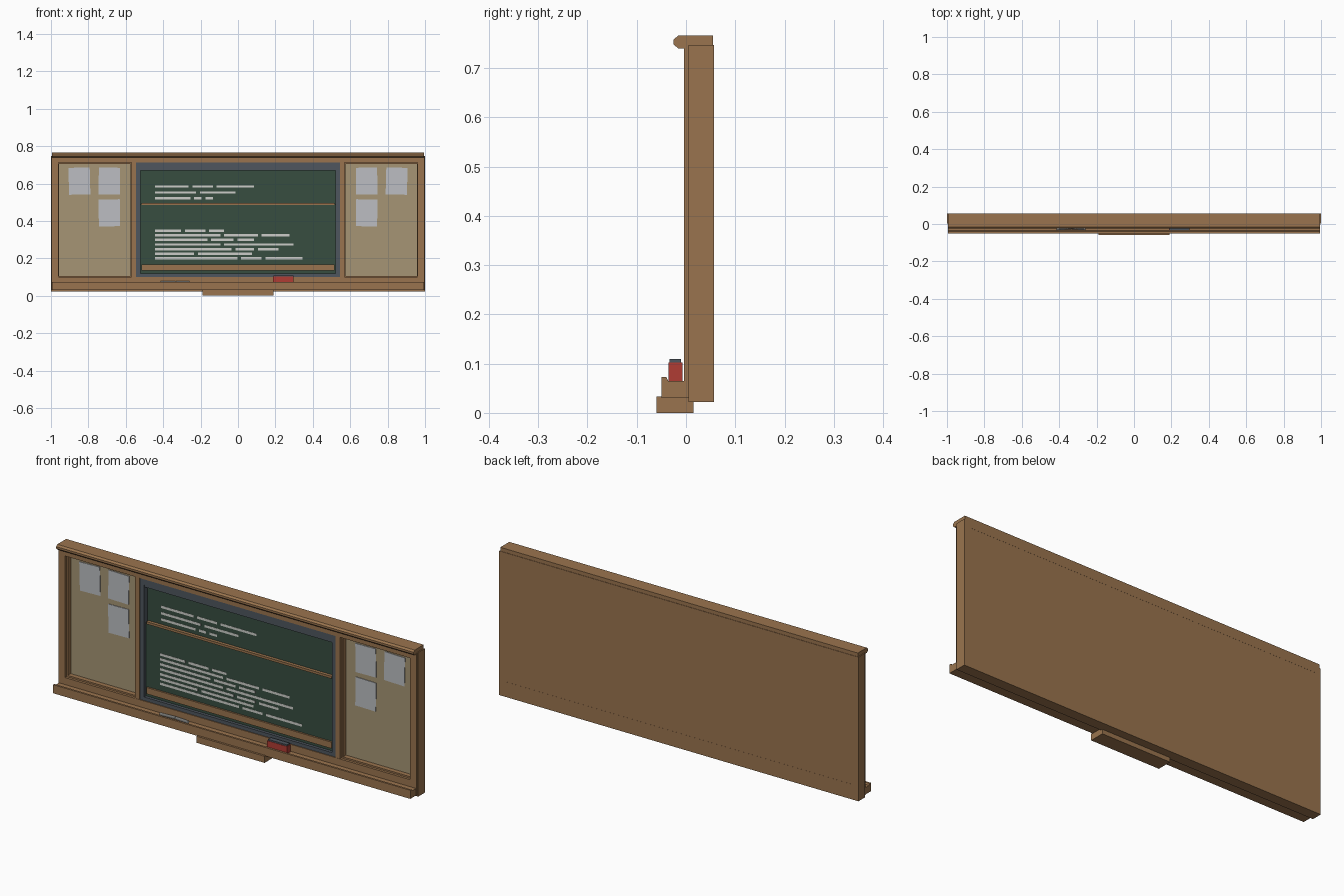
import bpy, bmesh, math
from mathutils import Matrix

if "Cube" in bpy.data.objects:
    bpy.data.objects.remove(bpy.data.objects["Cube"])


def material(name, rgb):
    """Flat material from an sRGB colour given in 0-255."""
    lin = [((c / 255 + 0.055) / 1.055) ** 2.4 for c in rgb] + [1]
    m = bpy.data.materials.new(name)
    m.use_nodes = True
    m.diffuse_color = lin
    bsdf = m.node_tree.nodes["Principled BSDF"]
    bsdf.inputs["Base Color"].default_value = lin
    bsdf.inputs["Roughness"].default_value = 0.8
    return m


wood = material("wood", (154, 116, 78))
cork = material("cork", (166, 149, 117))
green = material("board green", (55, 77, 64))
slate = material("slate metal", (78, 86, 94))
paper = material("paper", (188, 190, 194))
chalk = material("chalk white", (205, 206, 202))
red = material("eraser red", (176, 60, 52))


def finish(name, bm, mat):
    bmesh.ops.recalc_face_normals(bm, faces=bm.faces)
    me = bpy.data.meshes.new(name)
    bm.to_mesh(me)
    bm.free()
    me.materials.append(mat)
    ob = bpy.data.objects.new(name, me)
    bpy.context.collection.objects.link(ob)
    return ob


def add_box(bm, x, y, z):
    """x, y and z are (low, high) ranges."""
    spans = (x, y, z)
    size = Matrix.Diagonal([b - a for a, b in spans] + [1])
    mid = Matrix.Translation([(a + b) / 2 for a, b in spans])
    return bmesh.ops.create_cube(bm, size=1, matrix=mid @ size)["verts"]


def box(name, x, y, z, mat):
    bm = bmesh.new()
    add_box(bm, x, y, z)
    return finish(name, bm, mat)


def ring(name, x, y, z, hole_x, hole_z, mat):
    """Rectangular frame with an opening, seen from the front."""
    bm = bmesh.new()

    def loop(xs, zs, depth):
        corners = [(0, 0), (1, 0), (1, 1), (0, 1)]
        return [bm.verts.new((xs[i], depth, zs[j])) for i, j in corners]

    loops = [loop(x, z, y[0]), loop(hole_x, hole_z, y[0]),
             loop(hole_x, hole_z, y[1]), loop(x, z, y[1])]
    for a, b in zip(loops, loops[1:] + loops[:1]):
        for i in range(4):
            j = (i + 1) % 4
            bm.faces.new((a[i], a[j], b[j], b[i]))
    return finish(name, bm, mat)


def extrude_x(name, profile, half, mat):
    """Run a (y, z) profile along x."""
    bm = bmesh.new()
    face = bm.faces.new([bm.verts.new((-half, y, z)) for y, z in profile])
    new = bmesh.ops.extrude_face_region(bm, geom=[face])["geom"]
    verts = [v for v in new if isinstance(v, bmesh.types.BMVert)]
    bmesh.ops.translate(bm, verts=verts, vec=(2 * half, 0, 0))
    return finish(name, bm, mat)


# Cabinet
opening_x, opening_z = (-0.965, 0.965), (0.098, 0.715)
ring("case", (-1, 1), (0.005, 0.057), (0.022, 0.747), opening_x, opening_z, wood)
ring("face_frame", (-0.996, 0.996), (-0.004, 0.006), (0.03, 0.745),
     (-0.96, 0.96), (0.1, 0.712), wood)
box("back_panel", (-0.97, 0.97), (0.042, 0.0565), (0.09, 0.72), wood)

# Crown moulding with a chamfered nose
extrude_x("crown", [(0.055, 0.74), (0.055, 0.766), (-0.016, 0.766),
                    (-0.025, 0.758), (-0.025, 0.748), (-0.016, 0.74)], 0.995, wood)

# Chalk tray with a raised lip, and the block below it
extrude_x("chalk_tray", [(0, 0.03), (-0.05, 0.03), (-0.05, 0.073), (-0.04, 0.073),
                         (-0.036, 0.065), (0, 0.065)], 0.994, wood)
box("lower_block", (-0.19, 0.19), (-0.06, 0.015), (0, 0.033), wood)

# Side pin boards, mirrored
for side, s in (("right", -1), ("left", 1)):
    def span(a, b):
        return tuple(sorted((s * a, s * b)))

    box(side + "_post", span(0.545, 0.57), (-0.003, 0.045), (0.098, 0.715), wood)
    ring(side + "_sash", span(0.568, 0.965), (0.012, 0.042), (0.097, 0.716),
         span(0.576, 0.956), (0.106, 0.704), wood)
    box(side + "_cork", span(0.57, 0.964), (0.036, 0.043), (0.1, 0.714), cork)

    # Pinned sheets, slightly crooked
    for n, (cx, cz, tilt) in enumerate([(0.848, 0.613, 1.5), (0.688, 0.613, -1),
                                        (0.688, 0.443, 1)]):
        sheet = box(f"{side}_sheet_{n + 1}", (-0.057, 0.057), (0, 0.003),
                    (-0.072, 0.072), paper)
        sheet.location = (s * cx, 0.0325, cz)
        sheet.rotation_euler.y = s * math.radians(tilt)

# Chalkboard: metal frame, two sliding boards and wooden rails
ring("metal_frame", (-0.546, 0.546), (0, 0.044), (0.099, 0.714),
     (-0.522, 0.522), (0.118, 0.682), slate)
box("roller_bar", (-0.522, 0.522), (0.004, 0.03), (0.67, 0.69), slate)
box("upper_board", (-0.523, 0.523), (0.024, 0.043), (0.48, 0.684), green)
box("lower_board", (-0.523, 0.523), (0.015, 0.043), (0.117, 0.49), green)
box("middle_rail", (-0.515, 0.515), (0.008, 0.026), (0.484, 0.496), wood)
box("bottom_rail", (-0.515, 0.515), (0.006, 0.018), (0.134, 0.166), wood)

# Chalk writing: each row is a height and its strokes as widths in hundredths
rows = [(0.584, "18 11 20"), (0.552, "22 19"), (0.521, "19 4 4"),
        (0.348, "14 11 8"), (0.324, "35 18 15"), (0.299, "28 12 9"),
        (0.274, "35 37"), (0.249, "41 10 11"), (0.225, "21 29"),
        (0.201, "44 11 20")]
bm = bmesh.new()
for z, widths in rows:
    x, y = -0.444, 0.023 if z > 0.49 else 0.014
    for w in widths.split():
        end = x + int(w) / 100
        add_box(bm, (x, end), (y, y + 0.002), (z - 0.006, z + 0.006))
        x = end + 0.02
finish("chalk_writing", bm, chalk)

# Eraser on the tray
box("eraser_body", (0.188, 0.298), (-0.036, -0.007), (0.065, 0.102), red)
box("eraser_top", (0.19, 0.296), (-0.034, -0.01), (0.102, 0.109), slate)

# Chalk sticks
for n, (cx, length) in enumerate([(-0.375, 0.08), (-0.295, 0.07)]):
    bm = bmesh.new()
    bmesh.ops.create_cone(bm, cap_ends=True, segments=10, radius1=0.007,
                          radius2=0.007, depth=length,
                          matrix=Matrix.Rotation(math.pi / 2, 4, "Y"))
    stick = finish(f"chalk_stick_{n + 1}", bm, chalk)
    stick.location = (cx, -0.024, 0.072)
    stick.rotation_euler.z = math.radians(4 * (-1) ** n)
